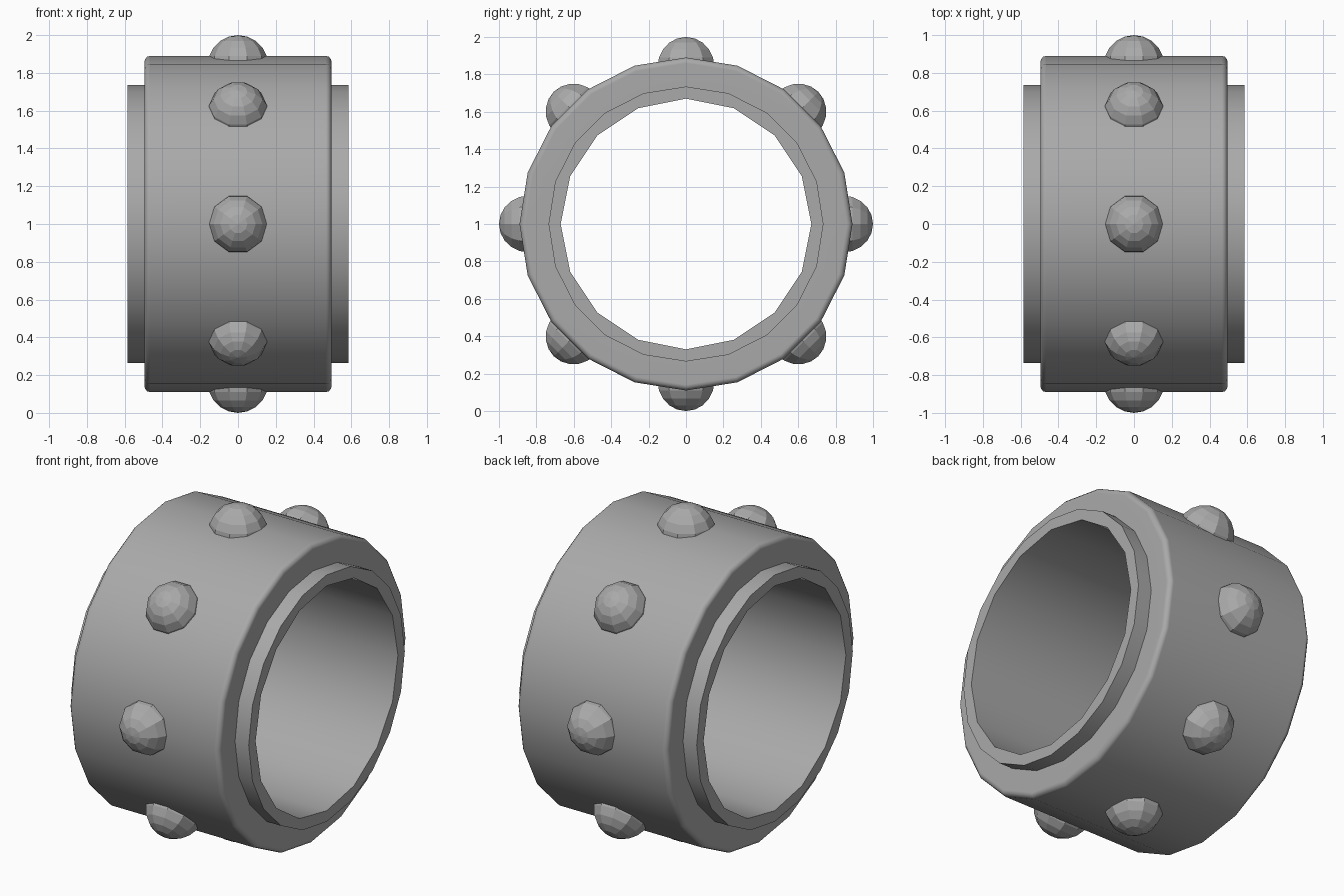
import bpy
import bmesh
import math
from mathutils import Matrix

cube = bpy.data.objects.get("Cube")
if cube:
    bpy.data.objects.remove(cube, do_unlink=True)

grey = bpy.data.materials.new("mid grey metal")
grey.use_nodes = True
colour = (0.4, 0.4, 0.4, 1)
grey.diffuse_color = colour
grey.node_tree.nodes["Principled BSDF"].inputs["Base Color"].default_value = colour

CENTRE = Matrix.Translation((0, 0, 1))


def finish(name, bm):
    mesh = bpy.data.meshes.new(name)
    bm.to_mesh(mesh)
    bm.free()
    mesh.materials.append(grey)
    obj = bpy.data.objects.new(name, mesh)
    bpy.context.collection.objects.link(obj)
    return obj


def ring(name, half, outer, outer_sides, inner, inner_sides, bevel=0):
    """Hollow ring along x, with its own side count inside and outside."""
    bm = bmesh.new()

    def loop(x, radius, sides):
        verts = [bm.verts.new((x, radius * math.sin(a), radius * math.cos(a)))
                 for a in (math.tau * i / sides for i in range(sides))]
        return [bm.edges.new((verts[i - 1], verts[i])) for i in range(sides)]

    loops = [loop(-half, outer, outer_sides), loop(half, outer, outer_sides),
             loop(half, inner, inner_sides), loop(-half, inner, inner_sides)]
    for i in range(4):
        bmesh.ops.bridge_loops(bm, edges=loops[i - 1] + loops[i])
    bmesh.ops.recalc_face_normals(bm, faces=bm.faces)
    if bevel:
        bmesh.ops.bevel(bm, geom=loops[0] + loops[1], offset=bevel, segments=3,
                        profile=0.5, affect='EDGES')
    for face in bm.faces:
        face.smooth = True
    for edge in bm.edges:
        edge.smooth = edge.calc_face_angle(0) < math.radians(35)
    bm.transform(CENTRE)
    obj = finish(name, bm)
    normals = obj.modifiers.new("even shading", 'WEIGHTED_NORMAL')
    normals.keep_sharp = True
    return obj


# Wide outer collar with rounded rims, and the longer lining tube
ring("outer_collar", 0.495, 0.89, 20, 0.71, 20, bevel=0.03)
ring("inner_tube", 0.585, 0.735, 20, 0.67, 16)

# Eight faceted round studs, poles pointing outwards
for i in range(8):
    bm = bmesh.new()
    bmesh.ops.create_uvsphere(bm, u_segments=10, v_segments=10, radius=0.16)
    # A corner of each stud points around the ring
    bm.transform(CENTRE @ Matrix.Rotation(math.tau * i / 8, 4, 'X')
                 @ Matrix.Translation((0, 0, 0.84))
                 @ Matrix.Rotation(math.pi / 2, 4, 'Z'))
    finish(f"stud_{i + 1}", bm)
